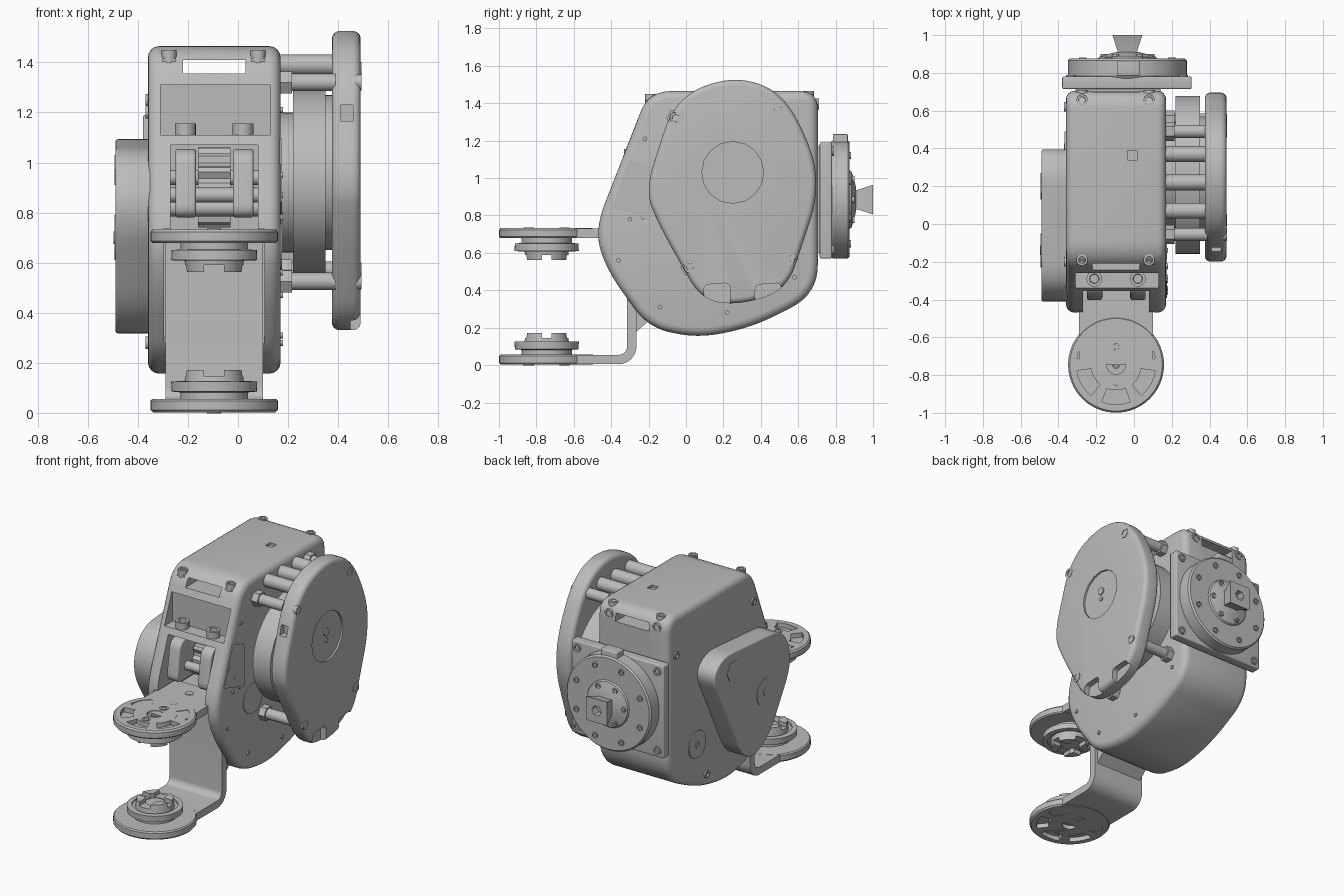
import bpy
import bmesh
from math import sin, cos, pi, radians
from mathutils import Vector

if "Cube" in bpy.data.objects:
    bpy.data.objects.remove(bpy.data.objects["Cube"])

grey = bpy.data.materials.new("machined grey")
grey.use_nodes = True
COLOUR = (0.5, 0.5, 0.5, 1)
grey.diffuse_color = COLOUR
grey.node_tree.nodes["Principled BSDF"].inputs["Base Color"].default_value = COLOUR

ORDER = {"x": (2, 0, 1), "y": (0, 2, 1), "z": (0, 1, 2)}
parts, cutters = [], []


# ---- helpers ----
def stack(name, axis, rings, bevel=0.0, cutter=False):
    """Skin a list of (outline, offset) rings along an axis and cap both ends."""
    bm = bmesh.new()
    loops = []
    for outline, t in rings:
        loops.append([bm.verts.new([(u, v, t)[i] for i in ORDER[axis]]) for u, v in outline])
    for low, high in zip(loops, loops[1:]):
        n = len(low)
        for i in range(n):
            j = (i + 1) % n
            bm.faces.new((low[i], low[j], high[j], high[i]))
    bm.faces.new(loops[0])
    bm.faces.new(loops[-1])
    bmesh.ops.recalc_face_normals(bm, faces=bm.faces)
    mesh = bpy.data.meshes.new(name)
    bm.to_mesh(mesh)
    bm.free()
    mesh.materials.append(grey)
    ob = bpy.data.objects.new(name, mesh)
    bpy.context.collection.objects.link(ob)
    if bevel:
        mod = ob.modifiers.new("rounding", "BEVEL")
        mod.width, mod.segments = bevel, 4
        mod.limit_method, mod.angle_limit = "ANGLE", radians(60)
    ob.hide_render = cutter
    (cutters if cutter else parts).append(ob)
    return ob


def prism(name, axis, outline, a, b, **kw):
    return stack(name, axis, [(outline, a), (outline, b)], **kw)


def circle(u, v, r, n=40, turn=0.0):
    return [(u + r * cos(2 * pi * i / n + turn), v + r * sin(2 * pi * i / n + turn)) for i in range(n)]


def lathe(name, axis, u, v, profile, n=40, **kw):
    return stack(name, axis, [(circle(u, v, r, n), t) for r, t in profile], **kw)


def cyl(name, axis, u, v, r, a, b, n=40, **kw):
    return lathe(name, axis, u, v, [(r, a), (r, b)], n, **kw)


def box(name, x0, x1, y0, y1, z0, z1, **kw):
    return prism(name, "z", [(x0, y0), (x1, y0), (x1, y1), (x0, y1)], z0, z1, **kw)


def screw(name, axis, u, v, r, a, b):
    """Socket head screw whose visible end is at b."""
    deep = b + (a - b) * 0.6
    lathe(name, axis, u, v, [(r, a), (r, b), (r * 0.6, b), (r * 0.55, deep)], 18)


def rounded(points, steps=8):
    """Round each (u, v, radius) corner of a polygon."""
    out = []
    for i, (u, v, r) in enumerate(points):
        c = Vector((u, v))
        ends = []
        for q in (points[i - 1], points[(i + 1) % len(points)]):
            d = Vector(q[:2]) - c
            ends.append(c + d.normalized() * min(r, d.length * 0.48))
        for k in range(steps + 1):
            t = k / steps
            p = ends[0] * (1 - t) ** 2 + c * (2 * t * (1 - t)) + ends[1] * t * t
            out.append((p.x, p.y))
    return out


def cut(ob, *tools):
    for tool in tools:
        mod = ob.modifiers.new("cut", "BOOLEAN")
        mod.operation, mod.solver, mod.object = "DIFFERENCE", "EXACT", tool


# ---- main housing with front recess, opening and through slot ----
body_outline = rounded([(-0.2, 1.465, 0.12), (0.705, 1.465, 0.1), (0.705, 0.38, 0.16), (0.35, 0.2, 0.15),
                        (0.06, 0.145, 0.12), (-0.2, 0.2, 0.12), (-0.42, 0.5, 0.15), (-0.49, 0.72, 0.15)])
body = prism("housing", "x", body_outline, -0.36, 0.17, bevel=0.045)
cut(body,
    box("recess_cutter", -0.31, 0.13, -0.7, -0.25, 1.11, 1.31, cutter=True),
    box("opening_cutter", -0.27, 0.08, -0.7, -0.05, 0.7, 1.07, cutter=True),
    box("bracket_slot_cutter", -0.295, 0.105, -0.7, -0.255, 0.1, 0.735, cutter=True),
    box("handle_slot_cutter", -0.22, 0.03, -1, 1, 1.355, 1.41, cutter=True),
    box("top_port_cutter", -0.035, 0.015, 0.34, 0.39, 1.45, 1.5, cutter=True))
for x in (-0.275, 0.08):
    screw("front_corner_screw", "y", x, 1.395, 0.03, -0.1, -0.215)
    screw("back_corner_screw", "y", x, 1.395, 0.03, 0.6, 0.71)
    screw("top_corner_screw", "z", x, 0.655, 0.03, 1.4, 1.465)
    screw("top_corner_screw", "z", x, -0.19, 0.03, 1.38, 1.45)
for x in (-0.21, 0.02):
    screw("ledge_screw", "z", x, -0.29, 0.042, 1.1, 1.155)

# ---- mechanism inside the opening ----
lug = rounded([(-0.41, 0.78, 0.06), (-0.37, 1.055, 0.07), (-0.05, 1.055, 0.02), (-0.05, 0.78, 0.02)])
for x in (-0.25, -0.02):
    prism("clevis_lug", "x", lug, x, x + 0.082, bevel=0.012)
for y, z, r in ((-0.3, 0.87, 0.03), (-0.22, 0.82, 0.035), (-0.2, 0.94, 0.03)):
    cyl("cross_shaft", "x", y, z, r, -0.27, 0.08, 20)
gear = [(-0.1 + r * cos(a), 0.9 + r * sin(a)) for i in range(48)
        for a, r in [(2 * pi * i / 48, 0.16 if i % 4 < 2 else 0.14)]]
prism("gear", "x", gear, -0.16, -0.03)

# ---- C-shaped bracket ----
strap = [(-0.745, 0.005), (-0.745, 0.055)]
strap += [(-0.36 + 0.045 * sin(a), 0.1 - 0.045 * cos(a)) for a in [i * pi / 16 for i in range(9)]]
strap += [(-0.315, 0.68), (-0.745, 0.68), (-0.745, 0.73), (-0.265, 0.73)]
strap += [(-0.36 + 0.095 * cos(a), 0.1 - 0.095 * sin(a)) for a in [i * pi / 16 for i in range(9)]]
prism("bracket", "x", strap, -0.29, 0.1)
prism("bracket_gusset", "x", [(-0.275, 0.17), (-0.195, 0.24), (-0.2, 0.34), (-0.275, 0.34)], -0.27, 0.08)

# ---- wheel-shaped ends of the bracket, mirrored up and down ----
CX, CY = -0.095, -0.745
for side, flip in (("lower", False), ("upper", True)):
    def z(h):
        return 0.735 - h if flip else h
    wheel = lathe(side + "_wheel", "z", CX, CY,
                  [(0.245, z(0.002)), (0.254, z(0.012)), (0.254, z(0.048)), (0.247, z(0.056))], 64)
    for mid in (30, 150, 210, 270, 330):
        arc = [radians(mid - 21 + 6 * k) for k in range(8)]
        pocket = [(CX + 0.21 * cos(a), CY + 0.21 * sin(a)) for a in arc]
        pocket += [(CX + 0.135 * cos(a), CY + 0.135 * sin(a)) for a in reversed(arc)]
        cut(wheel, prism("pocket_cutter", "z", pocket, z(-0.05), z(0.032), cutter=True))
    cut(wheel, cyl("bore_cutter", "z", CX, CY, 0.05, z(-0.05), z(0.03), cutter=True))
    for dy in (-0.095, 0.095):
        screw(side + "_wheel_screw", "z", CX, CY + dy, 0.028, z(0.02), z(-0.002))
    screw(side + "_hub_screw", "z", CX, CY, 0.022, z(0.04), z(0.01))
    hub = lathe(side + "_hub", "z", CX, CY,
                [(0.135, z(0.05)), (0.135, z(0.082)), (0.17, z(0.085)), (0.172, z(0.125)), (0.14, z(0.127)),
                 (0.14, z(0.115)), (0.12, z(0.115)), (0.112, z(0.172)), (0.06, z(0.172)), (0.06, z(0.14))], 48)
    lo, hi = sorted((z(0.145), z(0.2)))
    cut(hub, box("notch_cutter", CX - 0.04, CX + 0.04, CY - 0.13, CY + 0.13, lo, hi, cutter=True),
        box("notch_cutter", CX - 0.13, CX + 0.13, CY - 0.025, CY + 0.025, lo, hi, cutter=True))
for y in (-0.38, -0.55):
    cyl("bracket_pin", "z", CX, y, 0.026, 0.72, 0.734, 20)

# ---- large left cover, motor drum and standoffs ----
cover_outline = rounded([(-0.06, 1.43, 0.2), (0.25, 1.55, 0.2), (0.52, 1.46, 0.18), (0.69, 1.12, 0.2),
                         (0.7, 0.88, 0.12), (0.54, 0.4, 0.14), (0.28, 0.32, 0.15), (0.08, 0.35, 0.13),
                         (-0.14, 0.74, 0.12), (-0.22, 0.93, 0.15)])
cover = prism("motor_cover", "x", cover_outline, 0.375, 0.49, bevel=0.03)
cut(cover, cyl("cap_recess_cutter", "x", 0.25, 1.03, 0.165, 0.478, 0.6, 16, cutter=True),
    box("side_notch_cutter", 0.41, 0.46, -0.3, -0.1, 1.165, 1.23, cutter=True))
for y in (0.165, 0.44):
    notch = rounded([(y - 0.07, 0.25, 0.02), (y - 0.07, 0.43, 0.03), (y + 0.07, 0.44, 0.03), (y + 0.07, 0.25, 0.02)])
    cut(cover, prism("lower_notch_cutter", "x", notch, 0.45, 0.6, cutter=True))
for y, zz in ((-0.055, 1.32), (0.49, 1.37), (0.55, 0.57), (0.02, 0.525)):
    screw("cover_screw", "x", y, zz, 0.032, 0.46, 0.493)
    cyl("corner_standoff", "x", y, zz, 0.035, 0.16, 0.39, 24)
    cyl("standoff_nut", "x", y, zz, 0.05, 0.17, 0.215, 6)
for y in (0.07, 0.22, 0.37):
    cyl("upper_standoff", "x", y, 1.39, 0.042, 0.16, 0.39, 24)
for zz, r in ((1.055, 0.025), (1.0, 0.014)):
    cyl("cap_screw", "x", 0.25, zz, r, 0.47, 0.486, 16)
drum = [(0.26 + u * 1.13, 0.925 + v) for u, v in circle(0, 0, 0.37, 64)]
prism("motor_drum", "x", drum, 0.22, 0.35)
cyl("drum_lip", "x", 0.26, 0.96, 0.31, 0.34, 0.38, 56)
cyl("motor_mount", "x", 0.26, 0.92, 0.28, 0.16, 0.23, 48)

# ---- housing side details ----
panel = rounded([(-0.305, 1.1, 0.01), (-0.18, 1.06, 0.01), (-0.18, 0.775, 0.01), (-0.395, 0.84, 0.01)], 2)
prism("side_panel", "x", panel, 0.165, 0.175)
cyl("side_port", "x", -0.09, 0.66, 0.1, 0.165, 0.175)
for y, zz in ((-0.34, 0.95), (-0.28, 0.87), (-0.23, 0.79), (-0.3, 0.78), (-0.22, 1.21),
              (-0.36, 0.56), (-0.14, 0.31), (0.22, 0.28), (0.58, 0.47)):
    cyl("side_pin", "x", y, zz, 0.012, 0.165, 0.179, 12)

# ---- rounded triangular cover on the other side ----
tri = rounded([(0.42, 1.0, 0.1), (0.3, 1.1, 0.1), (-0.34, 1.05, 0.14), (-0.44, 0.8, 0.16),
               (-0.2, 0.4, 0.12), (-0.03, 0.3, 0.12), (0.1, 0.36, 0.1)])
prism("gear_cover", "x", tri, -0.49, -0.34, bevel=0.01)
cyl("gear_cover_cap", "x", -0.14, 0.7, 0.09, -0.494, -0.48)
cyl("gear_cover_cap_screw", "x", -0.14, 0.7, 0.025, -0.498, -0.48, 12)
cyl("gear_cover_badge", "x", 0.2, 0.97, 0.07, -0.494, -0.48, 6)
cyl("housing_port", "x", 0.4, 0.52, 0.09, -0.367, -0.35)
for y, zz in ((0.4, 0.52), (0.62, 1.2), (-0.2, 1.25), (0.3, 0.28)):
    screw("housing_screw", "x", y, zz, 0.025, -0.35, -0.37)

# ---- rear output flange with flared coupling ----
FX, FZ = -0.035, 0.885
box("rear_plate", -0.38, 0.305, 0.715, 0.78, 0.57, 1.19, bevel=0.008)
box("rear_spacer", -0.31, 0.14, 0.69, 0.73, 0.6, 1.17)
lathe("output_disc", "y", FX, FZ, [(0.305, 0.77), (0.315, 0.785), (0.315, 0.865), (0.305, 0.875)], 64)
lathe("output_hub", "y", FX, FZ, [(0.16, 0.87), (0.15, 0.885), (0.1, 0.9), (0.06, 0.91)], 40)
box("output_tab", -0.09, 0.03, 0.785, 0.865, 1.15, 1.235, bevel=0.006)
coupling = stack("output_coupling", "y", [(circle(FX, FZ, r, 4, pi / 4), t)
                                          for r, t in ((0.07, 0.89), (0.075, 0.92), (0.112, 1.0))])
cut(coupling, cyl("coupling_bore_cutter", "y", FX, FZ, 0.035, 0.95, 1.1, 6, cutter=True))
for u, v in circle(FX, FZ, 0.255, 8, pi / 8):
    screw("disc_screw", "y", u, v, 0.02, 0.86, 0.882)
for u, v in circle(FX, FZ, 0.125, 6):
    screw("hub_screw", "y", u, v, 0.018, 0.87, 0.9)
for u in (-0.335, 0.26):
    for v in (0.615, 1.145):
        screw("plate_screw", "y", u, v, 0.026, 0.77, 0.79)

# ---- bake modifiers, drop cutters, smooth the curved faces ----
bpy.context.view_layer.update()
graph = bpy.context.evaluated_depsgraph_get()
baked = [bpy.data.meshes.new_from_object(ob.evaluated_get(graph)) for ob in parts]
for ob, mesh in zip(parts, baked):
    ob.modifiers.clear()
    ob.data = mesh
    mesh.shade_smooth()
    mesh.set_sharp_from_angle(angle=radians(32))
for tool in cutters:
    bpy.data.objects.remove(tool)
